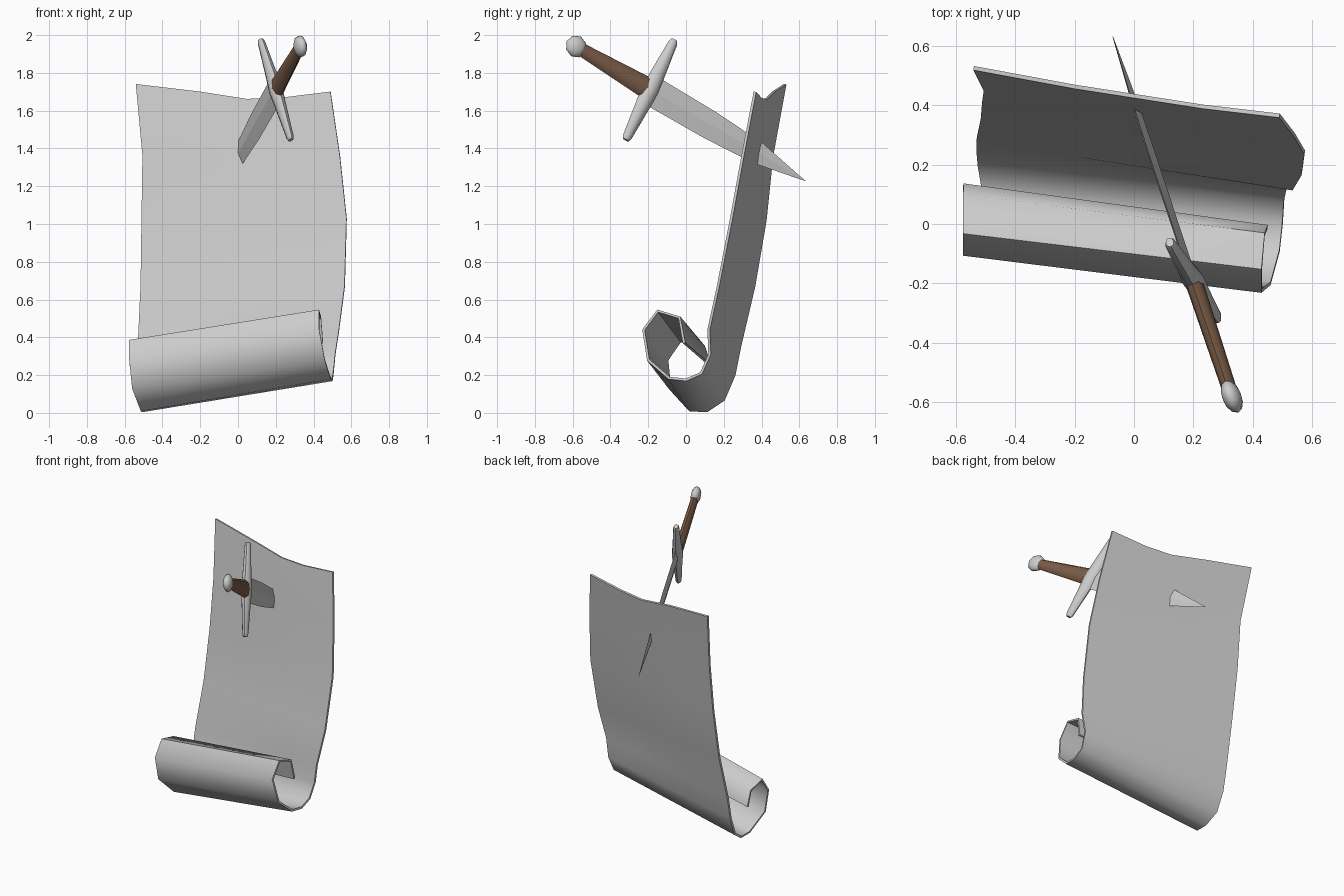
import bpy, bmesh, math
from mathutils import Vector, Matrix

if "Cube" in bpy.data.objects:
    bpy.data.objects.remove(bpy.data.objects["Cube"])


def make_object(name, bm, angle, color=None):
    bmesh.ops.recalc_face_normals(bm, faces=bm.faces)
    mesh = bpy.data.meshes.new(name)
    bm.to_mesh(mesh)
    bm.free()
    ob = bpy.data.objects.new(name, mesh)
    bpy.context.collection.objects.link(ob)
    bpy.ops.object.select_all(action='DESELECT')
    ob.select_set(True)
    bpy.context.view_layer.objects.active = ob
    if name == "parchment":
        m = ob.modifiers.new("thickness", 'SOLIDIFY')
        m.thickness, m.offset = 0.014, 0
        bpy.ops.object.modifier_apply(modifier=m.name)
    bpy.ops.object.shade_smooth_by_angle(angle=math.radians(angle))
    if color:
        mat = bpy.data.materials.new(name + "_colour")
        mat.diffuse_color = color
        mat.use_nodes = True
        mat.node_tree.nodes["Principled BSDF"].inputs["Base Color"].default_value = mat.diffuse_color
        mesh.materials.append(mat)
    return ob


# Parchment: right and left edge paths from the top down into the curl
right = [(.49, .365, 1.70), (.54, .30, 1.36), (.575, .24, 1.03), (.565, .17, .67),
         (.535, .12, .44), (.515, .125, .31), (.505, .08, .21), (.50, 0, .175),
         (.49, -.09, .185), (.46, -.20, .28), (.43, -.225, .44), (.43, -.15, .54),
         (.44, -.035, .505), (.45, -.01, .37)]
left = [(-.54, .525, 1.74), (-.505, .455, 1.36), (-.51, .42, 1.02), (-.515, .36, .67),
        (-.53, .285, .35), (-.53, .255, .20), (-.525, .20, .07), (-.51, .11, .01),
        (-.515, .02, .015), (-.56, -.085, .13), (-.575, -.10, .28), (-.575, -.03, .38),
        (-.575, .095, .35), (-.575, .13, .25)]
columns = [(0, 0), (.33, -.027), (.57, -.056), (.75, -.042), (1, 0)]
bm = bmesh.new()
rows = []
for i, (r, l) in enumerate(zip(right, left)):
    rows.append([bm.verts.new(Vector(l).lerp(Vector(r), u)
                 + (Vector((0, -.01, sag)) if i == 0 and sag else Vector()))
                 for u, sag in columns])
for a, b in zip(rows, rows[1:]):
    for j in range(len(columns) - 1):
        bm.faces.new((a[j], a[j + 1], b[j + 1], b[j]))
make_object("parchment", bm, 62)

# Dagger frame: local x = flat side, y = guard direction, z = towards the tip
d = Vector((-.40, 1.21, -.71)).normalized()
g = Vector((-.16, .255, .535))
g = (g - d * g.dot(d)).normalized()
n = g.cross(d)
frame = Matrix.Translation((.2, -.19, 1.71)) @ Matrix((n, g, d)).transposed().to_4x4()


def loft(name, stations, sides, axis, angle, color=None):
    """Stations are (position, half thickness, half width) along local y or z."""
    bm = bmesh.new()
    rings = []
    for t, hx, hw in stations:
        ring = []
        for k in range(sides):
            a = 2 * math.pi * k / sides
            x, w = hx * math.cos(a), hw * math.sin(a)
            p = Vector((x, w, t)) if axis == 'z' else Vector((x, t, w))
            ring.append(bm.verts.new(frame @ p))
        rings.append(ring)
    for a, b in zip(rings, rings[1:]):
        for k in range(sides):
            j = (k + 1) % sides
            bm.faces.new((a[k], a[j], b[j], b[k]))
    bm.faces.new(rings[0])
    bm.faces.new(rings[-1])
    return make_object(name, bm, angle, color)


# Blade, grip and crossguard
loft("blade", [(0, .013, .083), (.39, .013, .078), (.69, .012, .06), (.99, .001, .001)],
     4, 'z', 10)
loft("grip", [(-.44, .025, .036), (-.02, .03, .06)], 8, 'z', 50, (.2, .11, .065, 1))
half = [(.305, .014, .018), (.285, .02, .026), (.09, .03, .042)]
loft("crossguard", [(-t, x, w) for t, x, w in half] + [(0, .037, .05)] + half[::-1],
     8, 'y', 50)

# Pommel: flattened round knob
bm = bmesh.new()
bmesh.ops.create_uvsphere(bm, u_segments=8, v_segments=6, radius=1)
turn = Matrix.Rotation(math.pi / 2, 4, 'Y')
bmesh.ops.transform(bm, verts=bm.verts, matrix=frame @ Matrix.Translation((0, 0, -.472))
                    @ Matrix.Diagonal((.032, .06, .06, 1)) @ turn)
make_object("pommel", bm, 50)
